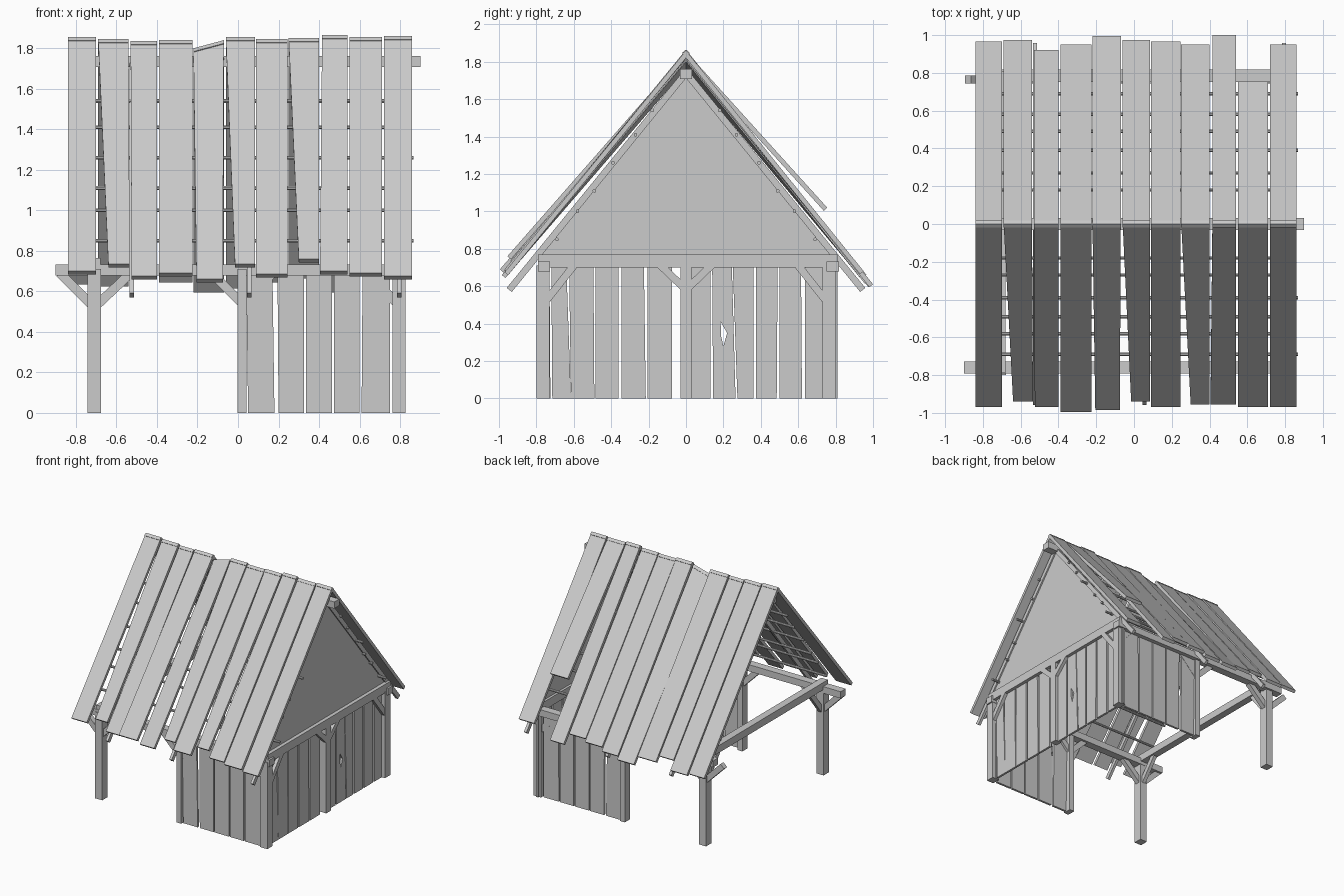
import bpy, bmesh, math
from mathutils import Vector


def prism(name, poly, offset):
    """Extrude a polygon by an offset vector into a closed solid."""
    bm = bmesh.new()
    f = bm.faces.new([bm.verts.new(p) for p in poly])
    ext = bmesh.ops.extrude_face_region(bm, geom=[f], use_keep_orig=True)
    vs = [g for g in ext["geom"] if isinstance(g, bmesh.types.BMVert)]
    bmesh.ops.translate(bm, verts=vs, vec=Vector(offset))
    bmesh.ops.recalc_face_normals(bm, faces=bm.faces)
    me = bpy.data.meshes.new(name)
    bm.to_mesh(me)
    bm.free()
    ob = bpy.data.objects.new(name, me)
    bpy.context.collection.objects.link(ob)
    return ob


def beam(name, a, b, w, h, side=(0, 0, 1), n=4):
    """Bar from a to b; w across, h in the direction closest to 'side'."""
    a, b = Vector(a), Vector(b)
    d = (b - a).normalized()
    u = d.cross(Vector(side)).normalized()
    v = u.cross(d)
    r = 0.5 / math.cos(math.pi / n) if n == 4 else 0.5
    ring = []
    for i in range(n):
        t = 2 * math.pi * (i + 0.5) / n
        ring.append(a + u * w * r * math.cos(t) + v * h * r * math.sin(t))
    return prism(name, ring, b - a)


# Posts: open bay on the left, walled bay on the right
for s, label in ((-1, "front"), (1, "back")):
    y = 0.765 * s
    for x, part in ((-0.71, "left"), (0.02, "middle"), (0.795, "right")):
        w = 0.045 if part == "middle" else 0.065
        beam(f"{label}_{part}_post", (x, y, 0), (x, y, 0.71), w, 0.07, (0, 1, 0))
beam("side_middle_post", (0.795, 0, 0), (0.795, 0, 0.77), 0.06, 0.06, (0, 1, 0))

# Wall plates, tie beams and ridge beam
beam("front_plate", (-0.9, -0.76, 0.705), (0.84, -0.76, 0.705), 0.065, 0.055)
beam("back_plate", (-0.82, 0.785, 0.705), (0.84, 0.785, 0.705), 0.065, 0.055)
beam("right_tie_beam", (0.795, -0.79, 0.735), (0.795, 0.81, 0.735), 0.06, 0.07)
beam("left_tie_beam", (-0.71, -0.79, 0.735), (-0.71, 0.81, 0.735), 0.06, 0.06)
beam("ridge_beam", (-0.8, 0, 1.735), (0.9, 0, 1.735), 0.065, 0.055)

# Diagonal braces: (post x, post z, plate x) along front and back
for s, label in ((-1, "front"), (1, "back")):
    y = 0.765 * s
    for x0, z0, x1 in ((-0.71, 0.52, -0.88), (-0.71, 0.52, -0.53), (0.02, 0.54, -0.13),
                       (0.02, 0.54, 0.17), (0.795, 0.53, 0.64)):
        beam(f"{label}_brace", (x0, y, z0), (x1, y, 0.69), 0.04, 0.045)
    for x in (-0.71, 0.81):
        beam("side_corner_brace", (x, y * 0.97, 0.53), (x, 0.60 * s, 0.71), 0.03, 0.04)
    beam("side_middle_brace", (0.81, 0.01 * s, 0.59), (0.81, 0.14 * s, 0.715), 0.03, 0.04)

# Side wall boards: y at bottom left/right, then top left/right
side_boards = [(-.795, -.725, -.795, -.73), (-.715, -.615, -.72, -.64), (-.615, -.49, -.625, -.495),
               (-.485, -.36, -.485, -.36), (-.345, -.215, -.345, -.225), (-.205, -.075, -.205, -.075),
               (.03, .13, .03, .13), (.275, .36, .25, .36), (.375, .485, .375, .49),
               (.5, .62, .5, .615), (.635, .74, .635, .74), (.74, .81, .745, .81)]
for a, b, c, d in side_boards:
    prism("side_wall_board", [(0.78, a, 0), (0.78, b, 0), (0.78, d, 0.71), (0.78, c, 0.71)],
          (0.018, 0, 0))
# The board with a broken hole, as two notched halves
for half in ([(.145, 0), (.2, 0), (.2, .28), (.188, .33), (.185, .41), (.185, .71), (.14, .71)],
             [(.2, 0), (.265, 0), (.245, .71), (.185, .71), (.185, .41), (.22, .35), (.2, .28)]):
    prism("broken_side_board", [(0.78, y, z) for y, z in half], (0.018, 0, 0))

# Front and back wall boards
for s, label in ((-1, "front"), (1, "back")):
    y = 0.765 * s
    for a, b, c, d in ((.05, .18, .04, .17), (.2, .325, .195, .325), (.335, .465, .335, .465),
                       (.475, .6, .475, .6), (.61, .75, .615, .75)):
        prism(f"{label}_wall_board", [(a, y, 0), (b, y, 0), (d, y, 0.71), (c, y, 0.71)],
              (0, 0.018 * s, 0))

# Gable panel
prism("gable_panel", [(0.785, -0.79, 0.76), (0.785, 0.79, 0.76), (0.785, 0, 1.72)], (0.01, 0, 0))

# Rafters and round battens on both slopes
battens = [(.18, 1.54), (.27, 1.41), (.39, 1.26), (.49, 1.11), (.58, 1.0), (.69, .85)]
for s, label in ((-1, "front"), (1, "back")):
    for x in (-0.525, 0.055, 0.795):
        beam(f"{label}_rafter", (x, 0, 1.74), (x, 0.945 * s, 0.58), 0.022, 0.035)
    for y, z in battens:
        end = 0.867 if y in (.39, .69) else 0.82
        beam(f"{label}_batten", (-0.8, y * s, z), (end, y * s, z), 0.02, 0.02, n=8)

# Roof planks: ridge x range, eave x range, ridge z left/right, eave y, eave z
front_planks = [(-.84, -.70, -.84, -.70, 1.855, 1.855, .97, .70), (-.69, -.54, -.64, -.535, 1.845, 1.845, .94, .735),
                (-.53, -.40, -.525, -.40, 1.835, 1.835, .97, .675), (-.39, -.225, -.39, -.225, 1.84, 1.84, .995, .69),
                (-.22, -.07, -.205, -.075, 1.80, 1.84, .985, .66), (-.06, .085, -.015, .085, 1.855, 1.855, .94, .735),
                (.09, .245, .09, .245, 1.845, 1.845, .97, .685), (.25, .40, .30, .40, 1.85, 1.85, .955, .76),
                (.415, .54, .405, .54, 1.865, 1.865, .955, .70), (.55, .71, .55, .71, 1.855, 1.855, .97, .69),
                (.72, .86, .72, .86, 1.86, 1.86, .97, .675)]
back_eaves = [(.965, .65), (.975, .64), (.92, .70), (.95, .66), (.995, .61), (.975, .63),
              (.965, .66), (.95, .68), (1.0, .61), (.755, 1.02), (.95, .68)]


def roof_plank(name, s, a, b, c, d, za, zb, ye, ze):
    n = Vector((0, s * (za - ze), ye)).normalized()
    prism(name, [(a, 0, za), (b, 0, zb), (d, s * ye, ze), (c, s * ye, ze)], -n * 0.025)


for p, (ye, ze) in zip(front_planks, back_eaves):
    roof_plank("front_roof_plank", -1, *p)
    roof_plank("back_roof_plank", 1, p[0], p[1], p[0], p[1], p[4], p[5], ye, ze)
